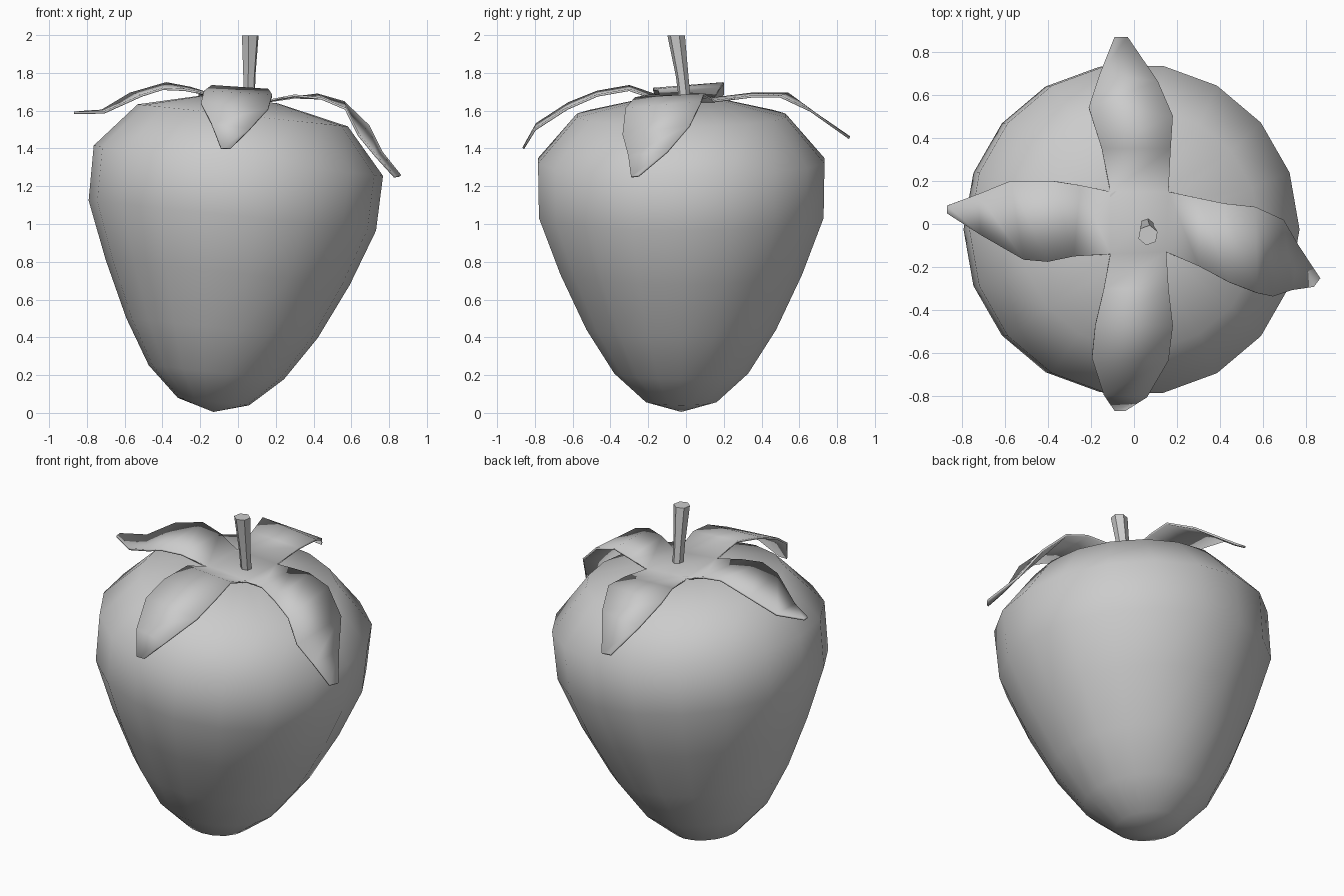
import bpy
from math import cos, sin, radians
from mathutils import Matrix, Vector

if "Cube" in bpy.data.objects:
    bpy.data.objects.remove(bpy.data.objects["Cube"])


def make(name, verts, faces, angle):
    me = bpy.data.meshes.new(name)
    me.from_pydata(verts, [], faces)
    ob = bpy.data.objects.new(name, me)
    bpy.context.collection.objects.link(ob)
    bpy.ops.object.select_all(action='DESELECT')
    ob.select_set(True)
    bpy.context.view_layer.objects.active = ob
    bpy.ops.object.shade_smooth_by_angle(angle=radians(angle))
    return ob


def loft(name, rings, sides, tilt, phase, poles, angle):
    """Stack of tilted circles (x, y, z, radius), closed by poles or flat caps."""
    rot = Matrix.Rotation(radians(tilt), 3, 'Y')
    verts, faces = [], []
    for x, y, z, r in rings:
        for i in range(sides):
            a = radians(phase + 360 * i / sides)
            verts.append(Vector((x, y, z)) + rot @ Vector((r * cos(a), r * sin(a), 0)))
    for k in range(len(rings) - 1):
        for i in range(sides):
            j = (i + 1) % sides
            faces.append((k * sides + i, k * sides + j, (k + 1) * sides + j, (k + 1) * sides + i))
    top = (len(rings) - 1) * sides
    if poles:
        n = len(verts)
        verts += [Vector(p) for p in poles]
        for i in range(sides):
            j = (i + 1) % sides
            faces += [(n, j, i), (n + 1, top + i, top + j)]
    else:
        faces += [tuple(reversed(range(sides))), tuple(range(top, top + sides))]
    return make(name, verts, faces, angle)


# Fruit: leaning lathe shape with a slight dimple on top
Y = -0.025
fruit = [(-.13, Y, .06, .19), (-.115, Y, .215, .36), (-.085, Y, .45, .51),
         (-.055, Y, .745, .65), (-.03, Y, 1.045, .765), (.002, Y, 1.335, .77),
         (.025, Y, 1.575, .56), (.01, Y, 1.66, .2)]
loft("fruit", fruit, 18, 6, 0, [(-.13, Y, .005), (.02, Y, 1.635)], 80)

# Stem: hexagonal, widening to a flat cut end
loft("stem", [(.06, .0, 1.6, .031), (.06, -.02, 1.78, .034), (.065, -.052, 1.998, .047)],
     6, 0, 20, None, 30)

# Leaf cap: each leaf is a strip of (left edge, right edge) pairs starting at the centre square
corners = [(-.11, .15, 1.665), (.16, .15, 1.65), (.15, -.13, 1.65), (-.11, -.14, 1.675)]
leaves = [
    # back
    (0, 1, [(-.15, .35, 1.69, .17, .35, 1.675), (-.21, .54, 1.69, .18, .5, 1.675),
            (-.16, .69, 1.58, .11, .66, 1.6), (-.09, .865, 1.46, -.03, .865, 1.455)]),
    # right
    (1, 2, [(.3, .12, 1.67, .3, -.195, 1.68), (.42, .095, 1.685, .44, -.27, 1.665),
            (.56, .08, 1.645, .57, -.32, 1.61), (.69, .02, 1.52, .64, -.335, 1.47),
            (.76, -.1, 1.38, .73, -.305, 1.36), (.86, -.25, 1.255, .83, -.29, 1.25)]),
    # front
    (2, 3, [(.16, -.3, 1.71, -.14, -.3, 1.73), (.18, -.47, 1.68, -.18, -.47, 1.7),
            (.16, -.63, 1.61, -.195, -.62, 1.64), (.06, -.8, 1.5, -.14, -.79, 1.53),
            (-.04, -.862, 1.4, -.09, -.862, 1.4)]),
    # left
    (3, 0, [(-.28, -.15, 1.71, -.25, .18, 1.72), (-.4, -.175, 1.715, -.38, .2, 1.745),
            (-.51, -.165, 1.68, -.57, .2, 1.69), (-.71, -.05, 1.59, -.72, .14, 1.6),
            (-.868, .05, 1.588, -.868, .085, 1.59)]),
]
verts, faces = list(corners), [(3, 2, 1, 0)]
for a, b, rows in leaves:
    for r in rows:
        n = len(verts)
        verts += [r[:3], r[3:]]
        faces.append((a, b, n + 1, n))
        a, b = n, n + 1
cap = make("leaf_cap", verts, faces, 40)
solid = cap.modifiers.new("thickness", 'SOLIDIFY')
solid.thickness = 0.012
solid.offset = 0
